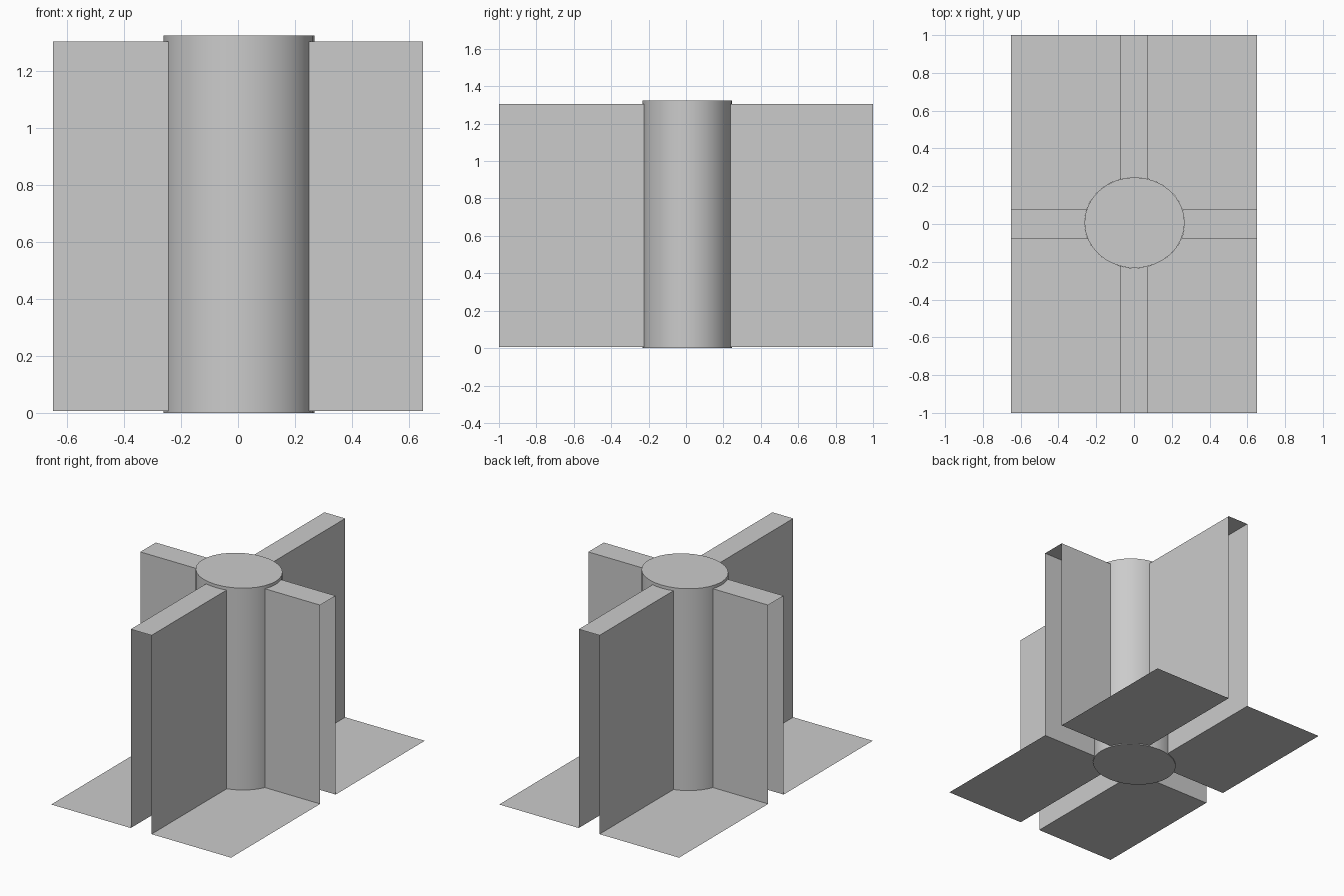
import bpy, bmesh
from math import sin, cos, pi, sqrt, atan2
from mathutils import Vector

if "Cube" in bpy.data.objects:
    bpy.data.objects.remove(bpy.data.objects["Cube"])

HX, HY = 0.65, 1.0            # half footprint
TX, TY = 0.075, 0.08          # half thickness of the long / short wings
Z0, Z1 = 0.006, 1.305         # floor and wing top heights
CX, CY, RX, RY, H = 0.003, 0.007, 0.265, 0.24, 1.325   # central column


def face(bm, pts, normal):
    f = bm.faces.new([bm.verts.new(p) for p in pts])
    f.normal_update()
    if f.normal.dot(Vector(normal)) < 0:
        f.normal_flip()


def finish(name, bm, weld=True):
    if weld:
        bmesh.ops.remove_doubles(bm, verts=bm.verts, dist=1e-5)
    me = bpy.data.meshes.new(name)
    bm.to_mesh(me)
    bm.free()
    ob = bpy.data.objects.new(name, me)
    bpy.context.collection.objects.link(ob)
    return ob


def col_x(y, sx):
    return CX + sx * RX * sqrt(1 - ((y - CY) / RY) ** 2)


def col_y(x, sy):
    return CY + sy * RY * sqrt(1 - ((x - CX) / RX) ** 2)


def arc(p, q, n=6):
    # points along the column outline from p to q, the short way round
    a, b = [atan2((v[1] - CY) / RY, (v[0] - CX) / RX) for v in (p, q)]
    d = (b - a + pi) % (2 * pi) - pi
    return [(CX + RX * cos(a + d * i / n), CY + RY * sin(a + d * i / n))
            for i in range(n + 1)]


# Quarter floors, each with the two wing walls that border it
for label, sx, sy in (("front_left", -1, -1), ("front_right", 1, -1),
                      ("back_left", -1, 1), ("back_right", 1, 1)):
    x, y = sx * TX, sy * TY
    p, q = (x, col_y(x, sy)), (col_x(y, sx), y)
    ex, ey = sx * HX, sy * HY
    bm = bmesh.new()
    outline = arc(p, q) + [(ex, y), (ex, ey), (x, ey)]
    face(bm, [(a, b, Z0) for a, b in outline], (0, 0, 1))
    for a, b, n in ((p, (x, ey), (sx, 0, 0)), (q, (ex, y), (0, sy, 0))):
        face(bm, [(*a, Z0), (*b, Z0), (*b, Z1), (*a, Z1)], n)
    finish(label + "_quarter", bm)

# Wing top strips (wings are open at the ends and underneath)
for label, s in (("front", -1), ("back", 1)):
    bm = bmesh.new()
    rim = arc((-TX, col_y(-TX, s)), (TX, col_y(TX, s)))
    face(bm, [(a, b, Z1) for a, b in rim + [(TX, s * HY), (-TX, s * HY)]], (0, 0, 1))
    finish(label + "_wing_top", bm)
for label, s in (("left", -1), ("right", 1)):
    bm = bmesh.new()
    rim = arc((col_x(-TY, s), -TY), (col_x(TY, s), TY))
    face(bm, [(a, b, Z1) for a, b in rim + [(s * HX, TY), (s * HX, -TY)]], (0, 0, 1))
    finish(label + "_wing_top", bm)

# Central column
bpy.ops.mesh.primitive_cylinder_add(vertices=32, radius=1, depth=H,
                                    location=(CX, CY, H / 2))
column = bpy.context.object
column.name = "central_column"
column.scale = (RX, RY, 1)
bpy.ops.object.transform_apply(location=False, rotation=False, scale=True)
bpy.ops.object.shade_smooth_by_angle()
